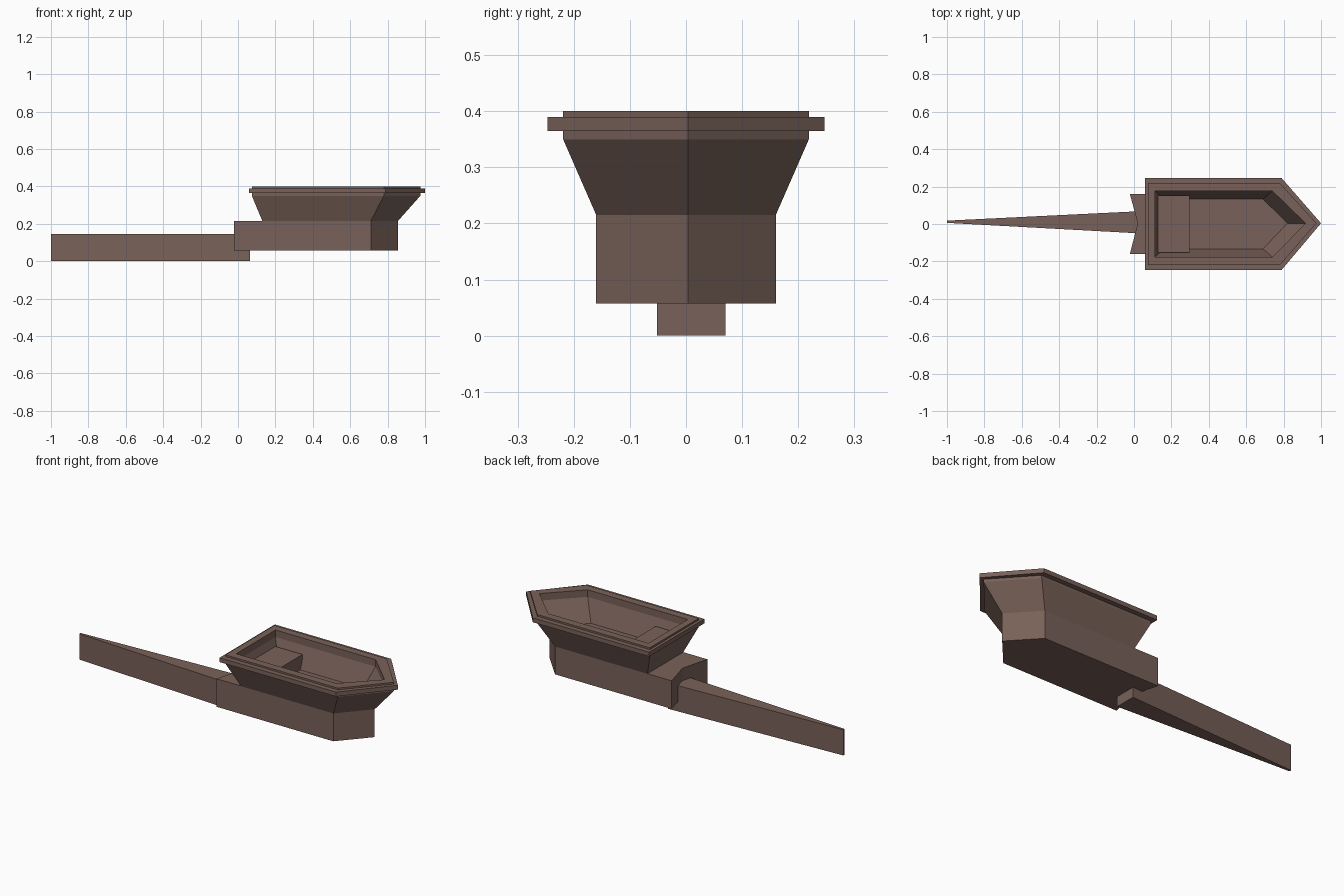
import bpy, bmesh

if "Cube" in bpy.data.objects:
    bpy.data.objects.remove(bpy.data.objects["Cube"])

brown = bpy.data.materials.new("brown")
brown.diffuse_color = (0.19, 0.12, 0.10, 1)
brown.use_nodes = True
brown.node_tree.nodes["Principled BSDF"].inputs["Base Color"].default_value = brown.diffuse_color


def loft(name, rings):
    """Join equal-length rings of points into a closed, flat-faced solid."""
    bm = bmesh.new()
    loops = [[bm.verts.new(p) for p in ring] for ring in rings]
    n = len(loops[0])
    for a, b in zip(loops, loops[1:]):
        for i in range(n):
            j = (i + 1) % n
            bm.faces.new((a[i], a[j], b[j], b[i]))
    bm.faces.new(loops[0][::-1])
    bm.faces.new(loops[-1])
    bmesh.ops.recalc_face_normals(bm, faces=bm.faces[:])
    mesh = bpy.data.meshes.new(name)
    bm.to_mesh(mesh)
    bm.free()
    mesh.materials.append(brown)
    obj = bpy.data.objects.new(name, mesh)
    bpy.context.collection.objects.link(obj)
    return obj


def pointed(back, shoulder, tip, w, z):
    """Pentagon outline with a pointed right end."""
    return [(back, -w, z), (shoulder, -w, z), (tip, 0.004, z),
            (shoulder, w, z), (back, w, z)]


def prism(outline, z0, z1):
    return [[(x, y, z) for x, y in outline] for z in (z0, z1)]


# Lower block with a notched back end
block = [(-0.022, -0.16), (0.71, -0.16), (0.855, 0.004),
         (0.71, 0.16), (-0.022, 0.16), (0.02, 0.004)]
loft("base_block", prism(block, 0.057, 0.216))

# Flared basin: outer wall, projecting rim, top lip, then inside down to the floor
loft("basin", [
    pointed(0.13, 0.71, 0.855, 0.16, 0.215),
    pointed(0.074, 0.78, 0.975, 0.219, 0.35),
    pointed(0.074, 0.78, 0.975, 0.219, 0.365),
    pointed(0.058, 0.788, 1.0, 0.247, 0.365),
    pointed(0.058, 0.788, 1.0, 0.247, 0.39),
    pointed(0.074, 0.78, 0.975, 0.219, 0.39),
    pointed(0.074, 0.78, 0.975, 0.219, 0.40),
    pointed(0.112, 0.74, 0.917, 0.176, 0.40),
    pointed(0.112, 0.74, 0.917, 0.176, 0.36),
    pointed(0.16, 0.69, 0.82, 0.133, 0.24),
])

# Seat block inside the basin
seat = [(0.126, -0.153), (0.298, -0.153), (0.298, 0.153), (0.126, 0.153)]
loft("inner_seat", prism(seat, 0.235, 0.32))

# Long tapering tail
tail = [(-1.0, 0.006), (0.065, -0.052), (0.065, 0.07), (-1.0, 0.018)]
loft("tail_wedge", prism(tail, 0.0, 0.146))
